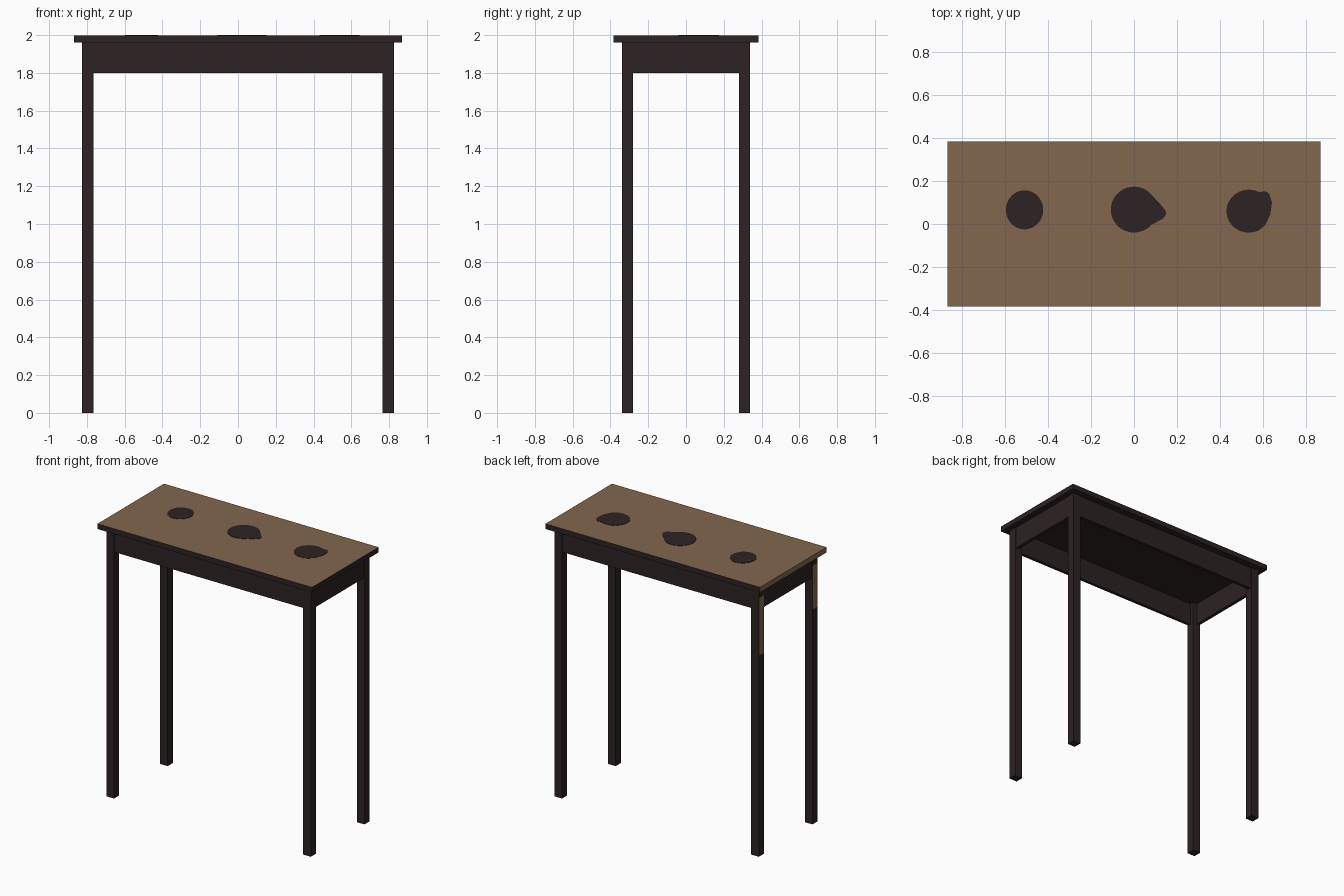
import bpy, bmesh
from math import radians, cos, sin
from mathutils import Vector

cube = bpy.data.objects.get("Cube")
if cube:
    bpy.data.objects.remove(cube)


def material(name, rgb):
    m = bpy.data.materials.new(name)
    m.use_nodes = True
    m.diffuse_color = (*rgb, 1)
    m.node_tree.nodes["Principled BSDF"].inputs["Base Color"].default_value = (*rgb, 1)
    return m


DARK = material("dark wood", (0.026, 0.016, 0.017))
TAN = material("tan wood", (0.225, 0.135, 0.078))


def finish(name, bm, is_tan=lambda f: False):
    """Turn a bmesh into an object; faces passing the rule become tan."""
    bmesh.ops.recalc_face_normals(bm, faces=bm.faces)
    bm.normal_update()
    for f in bm.faces:
        f.material_index = int(is_tan(f))
    me = bpy.data.meshes.new(name)
    bm.to_mesh(me)
    bm.free()
    me.materials.append(DARK)
    me.materials.append(TAN)
    ob = bpy.data.objects.new(name, me)
    bpy.context.collection.objects.link(ob)
    return ob


def box(lo, hi):
    bm = bmesh.new()
    bmesh.ops.create_cube(bm, size=1)
    lo, hi = Vector(lo), Vector(hi)
    for v in bm.verts:
        v.co = (lo + hi) / 2 + v.co * (hi - lo)
    return bm


TOP = 1.998
UNDER = 1.96

# Table top: tan upper face and tan right-hand edge
finish("table_top", box((-0.868, -0.384, UNDER), (0.868, 0.384, TOP)),
       lambda f: f.normal.z > 0.5 or f.normal.x < -0.5)

# Legs: the two right-hand ones have a tan panel on the outer face
for sx, side in ((-1, "right"), (1, "left")):
    for sy, end in ((-1, "front"), (1, "back")):
        x, y = sx * 0.796, sy * 0.31
        bm = box((x - 0.031, y - 0.03, 0), (x + 0.031, y + 0.03, UNDER))
        low = 1.47 if sy > 0 else 1.57
        if sx < 0:
            for z in (low, 1.89):
                bmesh.ops.bisect_plane(bm, geom=bm.verts[:] + bm.edges[:] + bm.faces[:],
                                       plane_co=(0, 0, z), plane_no=(0, 0, 1))
        finish(f"{end}_{side}_leg", bm,
               lambda f: sx < 0 and f.normal.x < -0.5
               and low < f.calc_center_median().z < 1.89)

# Aprons between the legs
for s, long_name, short_name in ((-1, "front", "right"), (1, "back", "left")):
    y, x = s * 0.323, s * 0.81
    finish(f"{long_name}_apron", box((-0.766, y - 0.012, 1.8), (0.766, y + 0.012, UNDER)))
    finish(f"{short_name}_apron", box((x - 0.012, -0.281, 1.8), (x + 0.012, 0.281, UNDER)))


def spot(name, cx, cy, rx, ry, gap, bulge=()):
    """Thin dark plate: an arc left open by gap degrees each side of +x, closed by bulge."""
    bm = bmesh.new()
    n = 40
    steps = n + 1 if gap else n
    pts = []
    for i in range(steps):
        a = radians(gap + (360 - 2 * gap) * i / n)
        pts.append((cx + rx * cos(a), cy + ry * sin(a)))
    pts += bulge
    face = bm.faces.new([bm.verts.new((x, y, TOP - 0.001)) for x, y in pts])
    new = bmesh.ops.extrude_face_region(bm, geom=[face])["geom"]
    bmesh.ops.translate(bm, vec=(0, 0, 0.003),
                        verts=[g for g in new if isinstance(g, bmesh.types.BMVert)])
    finish(name, bm)


# Dark inlays on the top
spot("round_inlay", -0.51, 0.066, 0.087, 0.091, 0)
spot("teardrop_inlay", 0, 0.067, 0.108, 0.107, 42,
     [(0.135, 0.025), (0.15, 0.045), (0.148, 0.06), (0.135, 0.078)])
spot("lopsided_inlay", 0.535, 0.06, 0.104, 0.1, 62,
     [(0.612, -0.005), (0.635, 0.045), (0.643, 0.1), (0.63, 0.142), (0.61, 0.153)])
